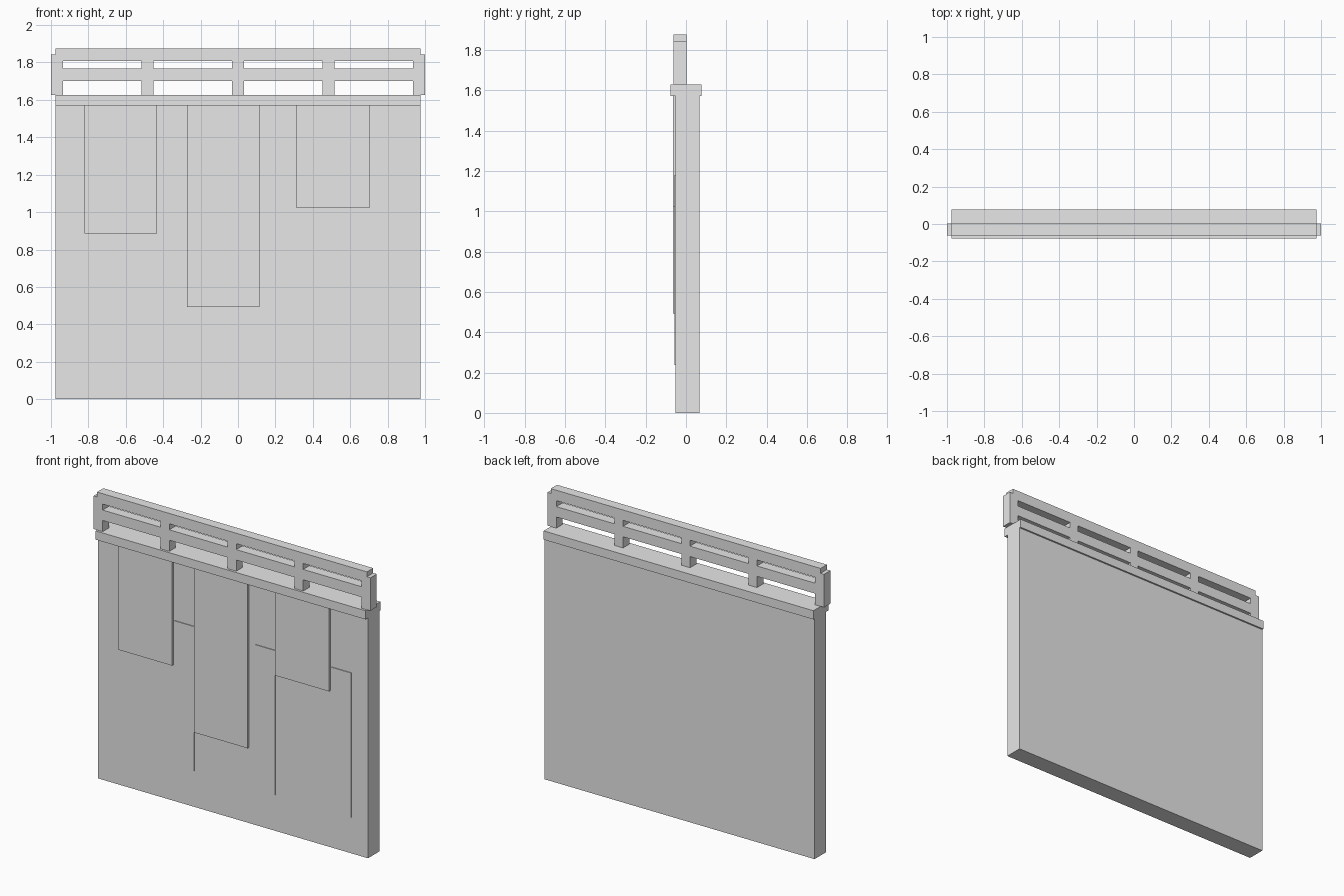
import bpy, bmesh

if "Cube" in bpy.data.objects:
    bpy.data.objects.remove(bpy.data.objects["Cube"])

grey = bpy.data.materials.new("light_grey")
grey.diffuse_color = (0.8, 0.8, 0.8, 1)
grey.use_nodes = True
grey.node_tree.nodes["Principled BSDF"].inputs["Base Color"].default_value = grey.diffuse_color


def finish(name, bm):
    bmesh.ops.recalc_face_normals(bm, faces=bm.faces)
    mesh = bpy.data.meshes.new(name)
    bm.to_mesh(mesh)
    bm.free()
    mesh.materials.append(grey)
    obj = bpy.data.objects.new(name, mesh)
    bpy.context.collection.objects.link(obj)
    return obj


def box(name, x, y, z):
    """Axis-aligned box from (min, max) pairs."""
    bm = bmesh.new()
    bmesh.ops.create_cube(bm, size=1)
    for v in bm.verts:
        v.co = [r[0] if c < 0 else r[1] for c, r in zip(v.co, (x, y, z))]
    return finish(name, bm)


WALL_FRONT = -0.051
CAP_BOTTOM, CAP_TOP = 1.57, 1.627

# Wall slab and the coping along its top
box("wall", (-0.975, 0.975), (WALL_FRONT, 0.066), (0, CAP_BOTTOM))
box("coping", (-0.975, 0.975), (-0.077, 0.077), (CAP_BOTTOM, CAP_TOP))

# Wide panels hanging below the coping
for i, (x0, x1, z0) in enumerate([(-0.82, -0.432, 0.887),
                                  (-0.272, 0.115, 0.493),
                                  (0.312, 0.703, 1.022)]):
    box(f"hanging_panel_{i + 1}", (x0, x1), (-0.064, WALL_FRONT), (z0, CAP_BOTTOM))

# Narrow strips beside the panels
for i, x0 in enumerate([-0.42, 0.165, 0.714]):
    box(f"narrow_strip_{i + 1}", (x0, x0 + 0.142), (-0.056, WALL_FRONT), (0.237, 1.18))

# Open railing: a pierced sheet of grid cells, extruded to its thickness
xs = [-1, -0.975, -0.935, -0.515, -0.453, -0.031, 0.031,
      0.453, 0.515, 0.935, 0.975, 1]
zs = [CAP_TOP, 1.70, 1.768, 1.807, 1.843, 1.875]
RAIL_FRONT, RAIL_BACK = -0.062, 0.003
openings = {2, 4, 6, 8}   # columns between posts
tips = {0, 10}            # post ends that stop below the top rail

bm = bmesh.new()
for i in range(len(xs) - 1):
    for k in range(len(zs) - 1):
        if (i in openings and k in (0, 2)) or (i in tips and k == 4):
            continue
        corners = [(i, k), (i + 1, k), (i + 1, k + 1), (i, k + 1)]
        bm.faces.new([bm.verts.new((xs[a], RAIL_FRONT, zs[b])) for a, b in corners])
bmesh.ops.remove_doubles(bm, verts=bm.verts, dist=1e-4)
sheet = bmesh.ops.extrude_face_region(bm, geom=bm.faces[:], use_keep_orig=True)
moved = [g for g in sheet["geom"] if isinstance(g, bmesh.types.BMVert)]
bmesh.ops.translate(bm, verts=moved, vec=(0, RAIL_BACK - RAIL_FRONT, 0))
finish("railing", bm)
